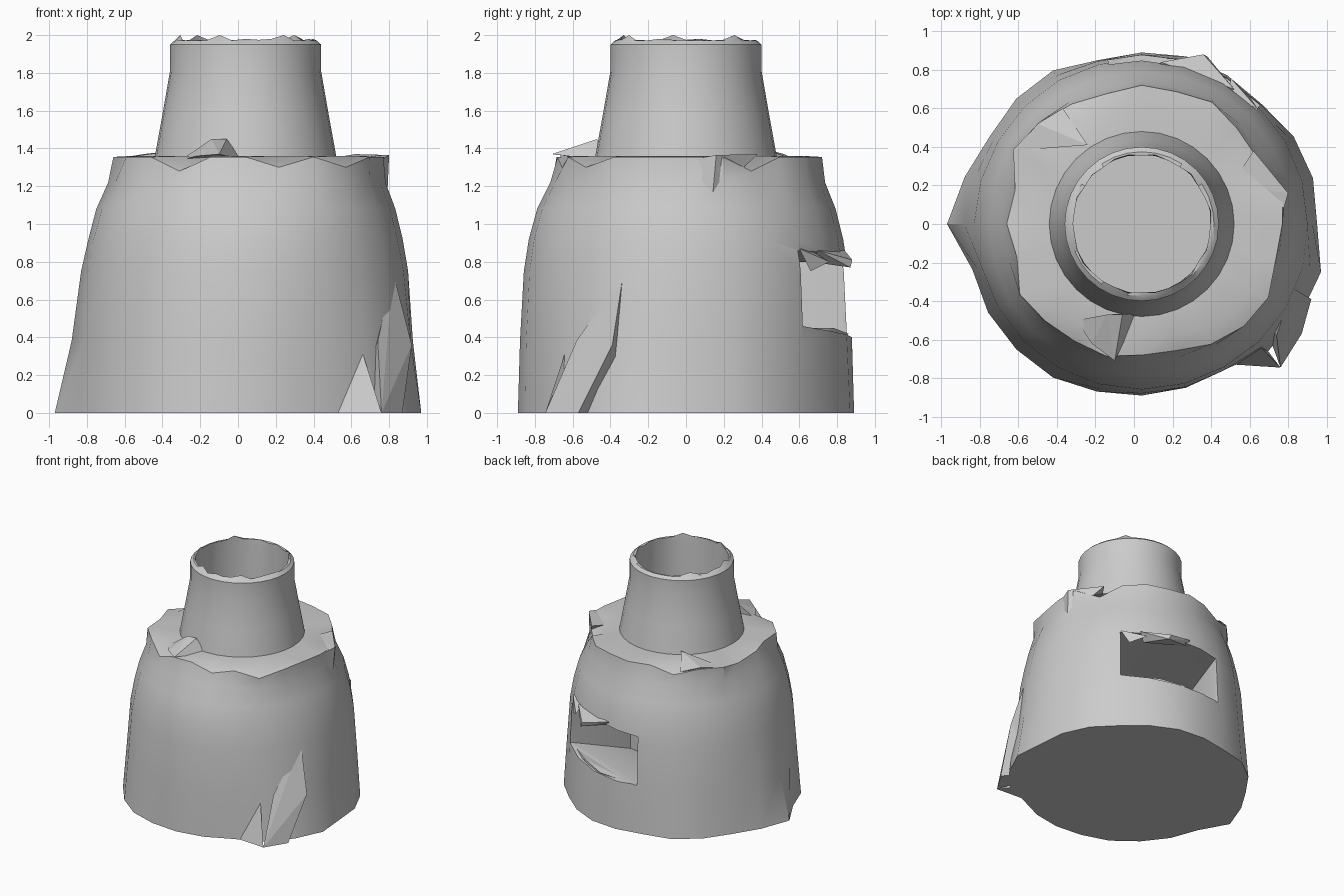
import bpy, bmesh, math, random

if "Cube" in bpy.data.objects:
    bpy.data.objects.remove(bpy.data.objects["Cube"])

random.seed(4)
N = 24
CX = 0.04


def finish(name, bm, angle=35):
    bmesh.ops.recalc_face_normals(bm, faces=bm.faces)
    me = bpy.data.meshes.new(name)
    bm.to_mesh(me)
    bm.free()
    ob = bpy.data.objects.new(name, me)
    bpy.context.collection.objects.link(ob)
    bpy.ops.object.select_all(action='DESELECT')
    ob.select_set(True)
    bpy.context.view_layer.objects.active = ob
    if angle:
        bpy.ops.object.shade_smooth_by_angle(angle=math.radians(angle))
    return ob


def loft(bm, rings):
    """Skin rings of (radius, z) lists and cap both ends."""
    loops = []
    for ring in rings:
        n = len(ring)
        loops.append([bm.verts.new((CX + r * math.cos(math.tau * i / n),
                                    r * math.sin(math.tau * i / n), z))
                      for i, (r, z) in enumerate(ring)])
    for a, b in zip(loops, loops[1:]):
        for i in range(len(a)):
            j = (i + 1) % len(a)
            bm.faces.new((a[i], a[j], b[j], b[i]))
    bm.faces.new(loops[0][::-1])
    bm.faces.new(loops[-1])


def shard(name, pts):
    """Broken chip: convex hull of a few points."""
    bm = bmesh.new()
    for p in pts:
        bm.verts.new(p)
    bmesh.ops.convex_hull(bm, input=bm.verts)
    return finish(name, bm, 0)


# Body: ragged foot, round middle, broken shoulder ledge
foot = [.91, .92, .91, .88, .89, .90, .89, .88, .92, .92, .91, .95,
        1.01, .91, .92, .92, .92, .90, .89, .88, .87, .93, .95, .963]
ledge = [.73, .76, .69, .70, .73, .71, .72, .70, .72, .75, .77, .68,
         .70, .67, .73, .71, .70, .71, .68, .68, .72, .75, .76, .72]
dips = {2: 1.28, 8: 1.30, 11: 1.31, 16: 1.28, 19: 1.30, 21: 1.30}
# (height, round radius, share of foot outline, share of ledge outline)
levels = [(0, .89, 1, 0), (.38, .873, .35, 0), (.75, .855, .1, 0),
          (.92, .832, 0, 0), (1.08, .80, 0, .1), (1.22, .75, 0, .45)]
rings = [[(r + f * (foot[i] - r) + l * (ledge[i] - r), z) for i in range(N)]
         for z, r, f, l in levels]
rings.append([(ledge[i], dips.get(i, 1.355)) for i in range(N)])
rings.append([(ledge[i] - .09, 1.36) for i in range(N)])
rings.append([(.42, 1.36)] * N)
bm = bmesh.new()
loft(bm, rings)
body = finish("body", bm, 0)

# Stoking hole in the back, cut with a rough-edged block
plan = [(.64, .60, .46, .86), (.45, .10, .27, .80), (-.35, .20, .27, .80),
        (-.13, .82, .40, .80), (-.17, 1.1, .38, .77), (.15, 1.1, .43, .84),
        (.45, 1.05, .40, .86), (.88, .92, .46, .84)]
bm = bmesh.new()
low = [bm.verts.new((x, y, a)) for x, y, a, b in plan]
top = [bm.verts.new((x, y, b)) for x, y, a, b in plan]
bm.faces.new(low[::-1])
bm.faces.new(top)
for i in range(len(plan)):
    j = (i + 1) % len(plan)
    bm.faces.new((low[i], low[j], top[j], top[i]))
bmesh.ops.triangulate(bm, faces=bm.faces)
cutter = finish("hole_cutter", bm, 0)
cutter.hide_render = True
bpy.ops.object.select_all(action='DESELECT')
body.select_set(True)
bpy.context.view_layer.objects.active = body
mod = body.modifiers.new("hole", 'BOOLEAN')
mod.operation = 'DIFFERENCE'
mod.solver = 'EXACT'
mod.object = cutter
bpy.ops.object.modifier_apply(modifier=mod.name)
bpy.data.objects.remove(cutter)
bpy.ops.object.shade_smooth_by_angle(angle=math.radians(35))

# Chimney: tapering tube with a chipped rim
n = 32
jag = [(random.uniform(.352, .368), random.choice((1.965, 1.97, 1.975, 1.98)))
       for _ in range(n)]
for i in (4, 12, 17, 22, 27):
    jag[i] = (jag[i][0], 2.0)
rings = [[(r, z)] * n for r, z in ((.485, 1.33), (.48, 1.36), (.44, 1.58),
                                   (.40, 1.81), (.40, 1.95), (.375, 1.972))]
rings += [jag, [(.36, 1.93)] * n, [(.36, 1.375)] * n]
bm = bmesh.new()
loft(bm, rings)
finish("chimney", bm)

# Broken chips on the shoulder
shard("front_chip", [(-.22, -.62, 1.36), (-.10, -.71, 1.37), (.02, -.46, 1.34),
                     (-.14, -.47, 1.45), (-.06, -.47, 1.45), (-.3, -.5, 1.34)])
shard("left_chip", [(-.50, .52, 1.37), (-.37, .60, 1.33), (-.24, .41, 1.40),
                    (-.24, .41, 1.34), (-.62, .38, 1.35)])
shard("right_chip", [(.80, .16, 1.365), (.62, .38, 1.37), (.50, .20, 1.35),
                     (.76, .02, 1.34), (.79, .14, 1.14)])

# Cracked splinters at the foot, front right
shard("foot_splinter_small", [(.53, -.73, 0), (.76, -.745, 0),
                              (.64, -.62, .38), (.50, -.40, 0)])
shard("foot_splinter_large", [(.76, -.745, 0), (.87, -.57, 0), (.92, -.39, .36),
                              (.82, -.33, .75), (.74, -.58, .38), (.6, -.3, 0)])

# Curled lips around the hole
shard("upper_lip", [(.12, .80, .83), (.38, .87, .77), (.36, .88, .81),
                    (.52, .70, .86), (.46, .66, .80), (.14, .84, .86)])
shard("upper_lip_corner", [(.50, .76, .80), (.60, .66, .75),
                           (.64, .60, .87), (.50, .66, .86)])
shard("lower_lip", [(-.10, .83, .39), (.20, .86, .42), (.40, .78, .45),
                    (.60, .63, .45), (.62, .64, .38), (.30, .82, .36)])
